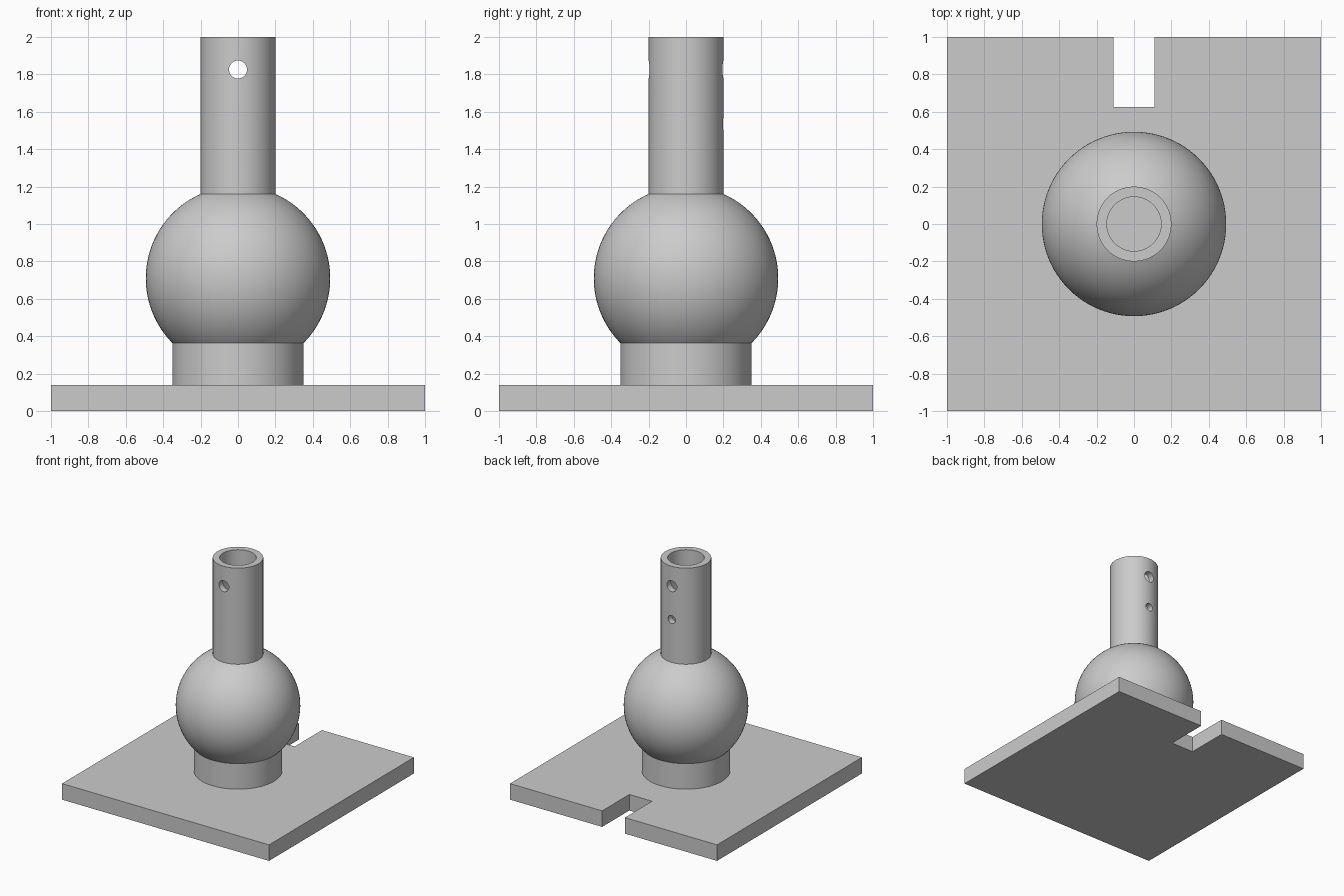
import bpy, bmesh, math
from mathutils import Matrix

cube = bpy.data.objects.get("Cube")
if cube:
    bpy.data.objects.remove(cube, do_unlink=True)

grey = bpy.data.materials.new("plain_grey")
grey.use_nodes = True
COLOUR = (0.6, 0.6, 0.6, 1)
grey.diffuse_color = COLOUR
grey.node_tree.nodes["Principled BSDF"].inputs["Base Color"].default_value = COLOUR


def make_object(name, bm):
    bmesh.ops.recalc_face_normals(bm, faces=bm.faces)
    mesh = bpy.data.meshes.new(name)
    bm.to_mesh(mesh)
    bm.free()
    mesh.materials.append(grey)
    obj = bpy.data.objects.new(name, mesh)
    bpy.context.collection.objects.link(obj)
    return obj


def lathe(name, profile, steps=96):
    """Revolve an (r, z) profile that starts and ends on the axis."""
    bm = bmesh.new()
    verts = [bm.verts.new((r, 0, z)) for r, z in profile]
    edges = [bm.edges.new(pair) for pair in zip(verts, verts[1:])]
    bmesh.ops.spin(bm, geom=verts + edges, cent=(0, 0, 0), axis=(0, 0, 1),
                   angle=math.tau, steps=steps, use_duplicate=False)
    bmesh.ops.remove_doubles(bm, verts=bm.verts, dist=1e-5)
    return make_object(name, bm)


def drill(target, name, radius, y, z, depth):
    """Cut a round hole along y."""
    bm = bmesh.new()
    place = Matrix.Translation((0, y, z)) @ Matrix.Rotation(math.pi / 2, 4, 'X')
    bmesh.ops.create_cone(bm, cap_ends=True, segments=32, radius1=radius,
                          radius2=radius, depth=depth, matrix=place)
    cutter = make_object(name, bm)
    cutter.hide_render = True
    mod = target.modifiers.new(name, 'BOOLEAN')
    mod.operation = 'DIFFERENCE'
    mod.solver = 'EXACT'
    mod.object = cutter
    bpy.context.view_layer.objects.active = target
    bpy.ops.object.modifier_apply(modifier=name)
    bpy.data.objects.remove(cutter, do_unlink=True)


# Base plate with a slot in the back edge
PLATE_TOP = 0.14
SLOT, SLOT_Y = 0.11, 0.625
outline = [(-1, -1), (1, -1), (1, 1), (SLOT, 1), (SLOT, SLOT_Y),
           (-SLOT, SLOT_Y), (-SLOT, 1), (-1, 1)]
bm = bmesh.new()
face = bm.faces.new([bm.verts.new((x, y, 0)) for x, y in outline])
top = bmesh.ops.extrude_face_region(bm, geom=[face])["geom"]
bmesh.ops.translate(bm, vec=(0, 0, PLATE_TOP),
                    verts=[v for v in top if isinstance(v, bmesh.types.BMVert)])
make_object("base_plate", bm)

# Collar, ball and hollow tube turned as one piece
BALL_R, BALL_Z = 0.493, 0.71
COLLAR_R, TUBE_R, BORE_R = 0.35, 0.2, 0.145
start = -math.acos(COLLAR_R / BALL_R)
end = math.acos(TUBE_R / BALL_R)
ARC = 40
angles = [start + (end - start) * i / ARC for i in range(ARC + 1)]
ball = [(BALL_R * math.cos(a), BALL_Z + BALL_R * math.sin(a)) for a in angles]
bore_floor = ball[-1][1]
profile = [(0, PLATE_TOP), (COLLAR_R, PLATE_TOP), *ball, (TUBE_R, 2),
           (BORE_R, 2), (BORE_R, bore_floor), (0, bore_floor)]
post = lathe("ball_post", profile)

# Cross hole through both walls, smaller hole in the back wall only
drill(post, "cross_hole", 0.048, 0, 1.826, 1)
drill(post, "back_hole", 0.035, 0.25, 1.535, 0.4)

bpy.ops.object.select_all(action='DESELECT')
post.select_set(True)
bpy.context.view_layer.objects.active = post
bpy.ops.object.shade_smooth_by_angle(angle=math.radians(25))
